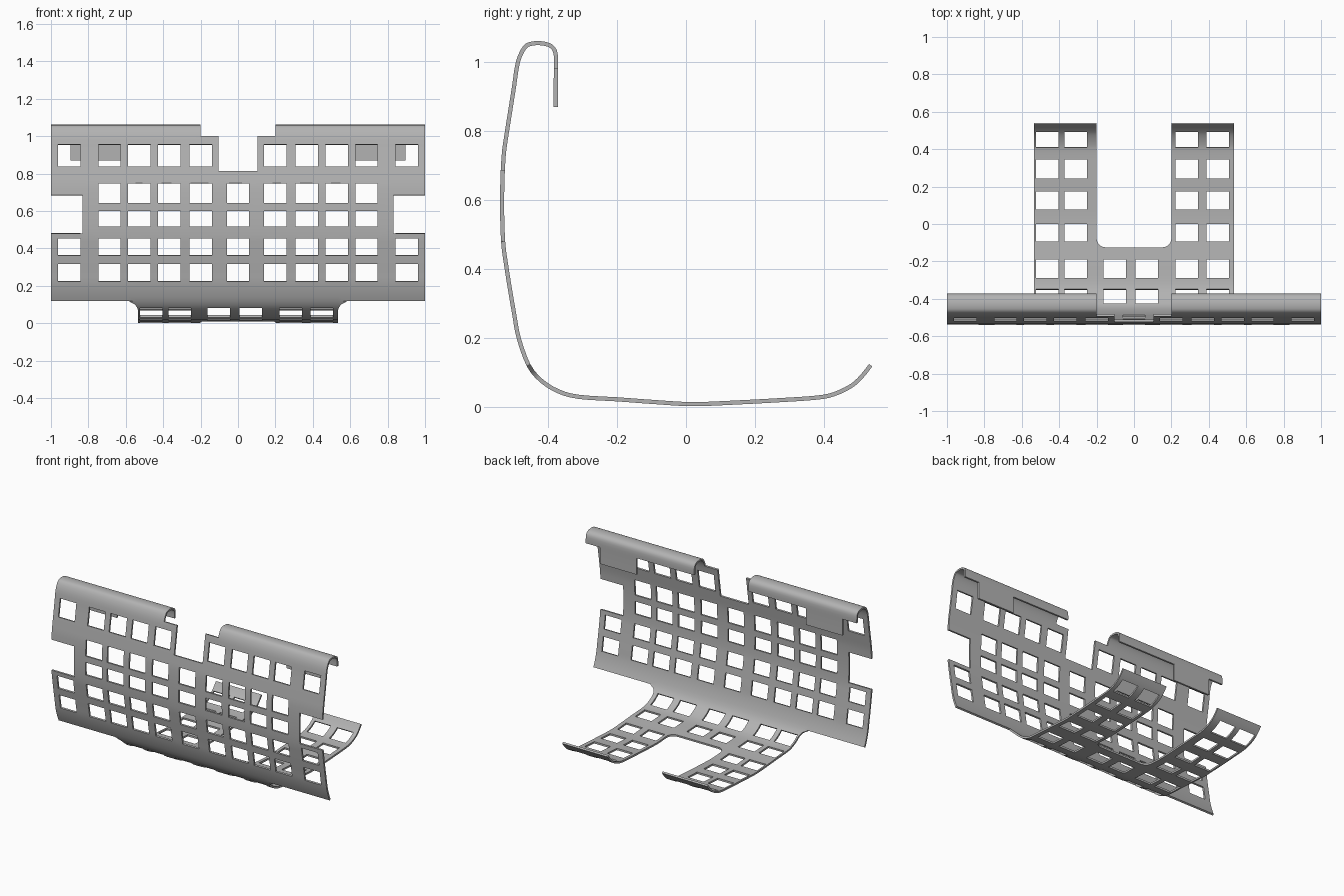
import bpy, bmesh, math
from mathutils import Vector

cube = bpy.data.objects.get("Cube")
if cube:
    bpy.data.objects.remove(cube, do_unlink=True)

# Side profile (y, z) from the hook lip, down the wall, to the toe
PROFILE = [(-.378, .87), (-.378, .95), (-.378, 1.02), (-.39, 1.045), (-.415, 1.054),
           (-.445, 1.054), (-.468, 1.043), (-.488, 1), (-.499, .93), (-.51, .86),
           (-.521, .79), (-.53, .72), (-.534, .6), (-.531, .48), (-.522, .41),
           (-.511, .34), (-.499, .27), (-.486, .2), (-.457, .12), (-.42, .075),
           (-.37, .044), (-.31, .028), (-.2, .021), (-.09, .013), (.02, .007),
           (.15, .012), (.28, .019), (.38, .026), (.43, .036), (.48, .06),
           (.51, .087), (.536, .12)]

# Hole layout: wall columns are mirrored, rows are (low, high)
HALF = .06
wall_cols = [0] + [s * x for x in (.198, .367, .528, .687, .902) for s in (-1, 1)]
wall_rows = [(.217, .315), (.358, .46), (.5, .6), (.647, .746), (.847, .944)]
floor_cols = [-.464, -.312, -.104, .067, .281, .447]
floor_rows = [(-.43, -.35), (-.29, -.19), (-.094, 0), (.078, .174), (.243, .345), (.41, .495)]

# Outline dimensions
HOOK_IN, NOTCH_X, NOTCH_Z, STEP_Z = .2, .105, .82, 1.005
SIDE_X, SIDE_LOW, SIDE_HIGH = .832, .48, .685
TAB_IN, TAB_OUT, LIP_Z = .625, .895, .98
WALL_Z, FOOT_X, SLOT_X, SLOT_Y = .115, .535, .2, -.125
RADIUS, ARC_STEPS = .048, 6


def smooth_path(points, steps=3):
    """Catmull-Rom curve through the points."""
    pts = [Vector(p) for p in points]
    out = []
    for i in range(len(pts) - 1):
        a, b, c, d = pts[max(i - 1, 0)], pts[i], pts[i + 1], pts[min(i + 2, len(pts) - 1)]
        for k in range(steps):
            t = k / steps
            out.append(b + t * ((c - a) / 2 + t * ((2 * a - 5 * b + 4 * c - d) / 2
                                                  + t * (3 * b - a - 3 * c + d) / 2)))
    return out + [pts[-1]]


def region(y, z):
    if z > .5 and y > -.42:
        return "lip"
    return "wall" if z > WALL_Z and y < -.4 else "floor"


def cut(path, axis, value, where):
    """Add a point where the path crosses a value inside one region."""
    for i in range(len(path) - 1):
        a, b = path[i], path[i + 1]
        if (a[axis] - value) * (b[axis] - value) < 0:
            p = a.lerp(b, (value - a[axis]) / (b[axis] - a[axis]))
            if where(p):
                path.insert(i + 1, p)
                return


def in_hole(x, v, cols, rows):
    return any(abs(x - c) < HALF for c in cols) and any(lo < v < hi for lo, hi in rows)


def is_metal(x, y, z):
    ax, part = abs(x), region(y, z)
    if part == "lip":
        return ax > HOOK_IN and (z > LIP_Z or TAB_IN < ax < TAB_OUT)
    if part == "wall":
        if z > STEP_Z:
            return ax > HOOK_IN
        if z > NOTCH_Z and ax < NOTCH_X or SIDE_LOW < z < SIDE_HIGH and ax > SIDE_X:
            return False
        if ax > SIDE_X and SIDE_LOW < z < NOTCH_Z:
            return True
        return not in_hole(x, z, wall_cols, wall_rows)
    if ax > FOOT_X or ax < SLOT_X and y > SLOT_Y:
        return False
    return not in_hole(x, y, floor_cols, floor_rows)


# Path stations at every edge of the outline and holes
path = smooth_path(PROFILE)
arc = [RADIUS * (1 - math.cos(math.pi / 2 * k / ARC_STEPS)) for k in range(ARC_STEPS + 1)]
wall_cuts = [v for r in wall_rows for v in r] + [NOTCH_Z, STEP_Z, SIDE_LOW, SIDE_HIGH]
for v in wall_cuts + [WALL_Z - d for d in arc]:
    cut(path, 1, v, lambda p: p.y < -.42 or p.y < -.4 and p.y > -.42 and p.x < -.4)
cut(path, 1, LIP_Z, lambda p: p.x > -.42)
for v in [v for r in floor_rows for v in r] + [SLOT_Y + d for d in arc]:
    cut(path, 0, v, lambda p: p.y < .5)

# Column lines across the width
edges = [c + s * HALF for c in wall_cols + floor_cols for s in (-1, 1)]
edges += [s * v for v in (1, HOOK_IN, NOTCH_X, SIDE_X, TAB_IN, TAB_OUT, FOOT_X) for s in (-1, 1)]
columns = []
for x in sorted(edges):
    if not columns or x - columns[-1] > .0005:
        columns.append(x)

# Sheet with cut-outs
bm = bmesh.new()
grid = [[bm.verts.new((x, p.x, p.y)) for x in columns] for p in path]
for i in range(len(path) - 1):
    y, z = (path[i] + path[i + 1]) / 2
    for j in range(len(columns) - 1):
        if is_metal((columns[j] + columns[j + 1]) / 2, y, z):
            bm.faces.new((grid[i][j], grid[i][j + 1], grid[i + 1][j + 1], grid[i + 1][j]))


def fillet(edge_x, direction, depth):
    """Round an inside corner, row by row, along the path."""
    def width(d):
        d = min(max(d, 0), RADIUS)
        return RADIUS - math.sqrt(max(RADIUS ** 2 - (RADIUS - d) ** 2, 0))
    for a, b in zip(path, path[1:]):
        if region(*((a + b) / 2)) != "floor" or not 0 < depth((a + b) / 2) < RADIUS:
            continue
        for side in (-1, 1):
            ring = [(edge_x, a), (edge_x + direction * width(depth(a)), a),
                    (edge_x + direction * width(depth(b)), b), (edge_x, b)]
            if side < 0:
                ring.reverse()
            bm.faces.new([bm.verts.new((side * x, p.x, p.y)) for x, p in ring])


fillet(SLOT_X, -1, lambda p: p.x - SLOT_Y)
fillet(FOOT_X, 1, lambda p: WALL_Z - p.y if p.x < -.3 else -1)

bmesh.ops.remove_doubles(bm, verts=bm.verts, dist=.0002)
bmesh.ops.delete(bm, geom=[v for v in bm.verts if not v.link_faces], context='VERTS')
bmesh.ops.recalc_face_normals(bm, faces=bm.faces)
mesh = bpy.data.meshes.new("perforated_bracket")
bm.to_mesh(mesh)
bm.free()

# Grey metal
metal = bpy.data.materials.new("grey_metal")
metal.use_nodes = True
color = (.45, .45, .45, 1)
metal.diffuse_color = color
metal.node_tree.nodes["Principled BSDF"].inputs["Base Color"].default_value = color
mesh.materials.append(metal)

# Give the sheet its thickness
bracket = bpy.data.objects.new("perforated_bracket", mesh)
bpy.context.collection.objects.link(bracket)
bpy.context.view_layer.objects.active = bracket
bracket.select_set(True)
solid = bracket.modifiers.new("thickness", 'SOLIDIFY')
solid.thickness, solid.offset = .012, 0
bpy.ops.object.modifier_apply(modifier=solid.name)
bpy.ops.object.shade_smooth_by_angle(angle=math.radians(35))
